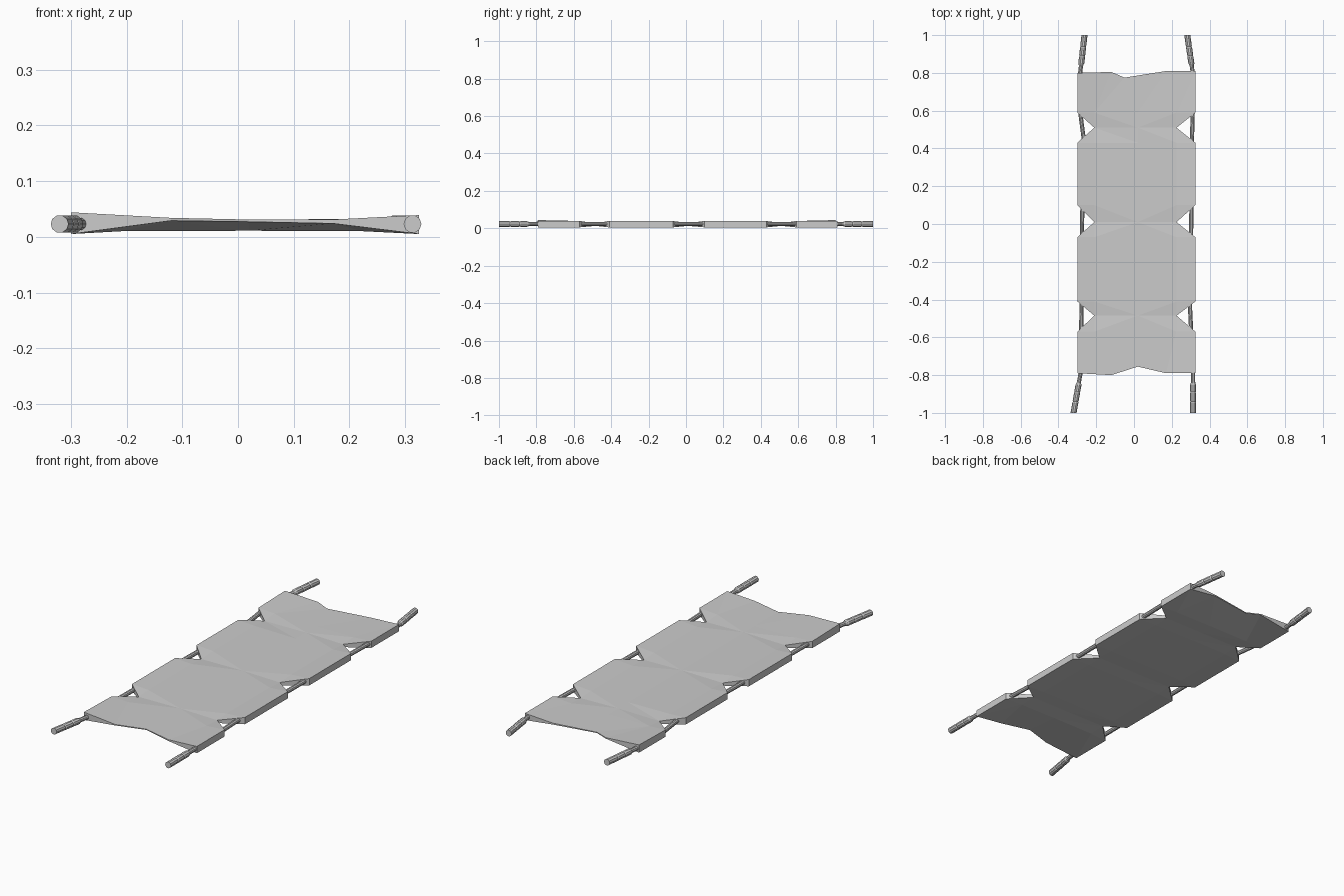
import bpy
import bmesh
from math import cos, sin, tau

if "Cube" in bpy.data.objects:
    bpy.data.objects.remove(bpy.data.objects["Cube"])

grey = bpy.data.materials.new("plain grey")
grey.use_nodes = True
grey.diffuse_color = (0.6, 0.6, 0.6, 1)
grey.node_tree.nodes["Principled BSDF"].inputs["Base Color"].default_value = (0.6, 0.6, 0.6, 1)


def finish(bm, name):
    bmesh.ops.recalc_face_normals(bm, faces=bm.faces)
    mesh = bpy.data.meshes.new(name)
    bm.to_mesh(mesh)
    bm.free()
    mesh.materials.append(grey)
    obj = bpy.data.objects.new(name, mesh)
    bpy.context.collection.objects.link(obj)
    return obj


# Cloth: rows across the stretcher, with the outer points left out at the notches
HEM_L, HEM_R = -0.30, 0.325
ROWS = [-0.79, -0.57, "notch", -0.41, -0.07, "notch", 0.10, 0.43, "notch", 0.59, 0.81]
NOTCH_Y = {2: -0.485, 5: 0.01, 8: 0.51}
FRONT_Y = [-0.79, -0.80, -0.755, -0.79, -0.79]
BACK_Y = [0.80, 0.805, 0.775, 0.81, 0.81]
HEM_TOP, HEM_BOTTOM = 0.039, 0.005


def cloth_row(bm, i, y):
    """Return matching top and bottom points of one row, left to right."""
    end = i in (0, len(ROWS) - 1)
    notch = y == "notch"
    ys = FRONT_Y if i == 0 else BACK_Y if end else [NOTCH_Y.get(i, y)] * 5
    xs = [HEM_L, -0.21, 0.02, 0.225, HEM_R]
    if end:
        xs[1:4] = [-0.12, 0.02 if i == 0 else -0.05, 0.17]
    tops = [HEM_TOP, 0.034, 0.031, 0.032, HEM_TOP]
    bottoms = [HEM_BOTTOM, 0.01, 0.011, 0.01, HEM_BOTTOM]
    if end:
        bottoms[1:4] = [0.029, 0.027, 0.024]
        tops[0] += 0.005
        tops[1:4] = [0.034, 0.031, 0.031]
    elif notch:
        tops[1:4] = [0.028, 0.031, 0.027]
        bottoms[1:4] = [0.014, 0.013, 0.013]
    top = [bm.verts.new(p) for p in zip(xs, ys, tops)]
    bottom = [bm.verts.new(p) for p in zip(xs, ys, bottoms)]
    if notch:
        for side in (top, bottom):
            for outer, tip in ((0, 1), (4, 3)):
                bm.verts.remove(side[outer])
                side[outer] = side[tip]
    return top, bottom


def face(bm, *points):
    corners = list(dict.fromkeys(points))
    if len(corners) > 2:
        bm.faces.new(corners)


bm = bmesh.new()
rows = [cloth_row(bm, i, y) for i, y in enumerate(ROWS)]
for (top_a, bot_a), (top_b, bot_b) in zip(rows, rows[1:]):
    for a, b in ((top_a, top_b), (bot_a, bot_b)):
        for k in range(4):
            face(bm, a[k], a[k + 1], b[k + 1], b[k])
    for k in (0, 4):
        face(bm, top_a[k], top_b[k], bot_b[k], bot_a[k])
for top, bottom in (rows[0], rows[-1]):
    for k in range(4):
        face(bm, top[k], top[k + 1], bottom[k + 1], bottom[k])
bmesh.ops.triangulate(bm, faces=[f for f in bm.faces if len(f.verts) > 3])
finish(bm, "cloth")

# Poles: faceted tubes that bend a little and end in ribbed grips
SIDES, POLE_Z, POLE_R, GRIP_R = 10, 0.023, 0.011, 0.016


def grip_stations():
    """Distance from the middle and radius, from the pole outwards."""
    stations = [(0.80, POLE_R), (0.835, POLE_R), (0.845, 0.013)]
    for start, stop in ((0.85, 0.885), (0.895, 0.935), (0.945, 1.0)):
        stations += [(start, GRIP_R), (stop, GRIP_R), (stop + 0.005, 0.0135)]
    return stations[:-1]


def bend(y, path):
    """x of the pole at y, along straight pieces of its path."""
    for (y0, x0), (y1, x1) in zip(path, path[1:]):
        if y <= y1:
            return x0 + (x1 - x0) * (y - y0) / (y1 - y0)
    return path[-1][1]


def pole(name, path):
    ends = grip_stations()
    stations = [(-y, r) for y, r in reversed(ends)]
    stations += [(y, POLE_R) for y, x in path if abs(y) < 0.8] + ends
    bm = bmesh.new()
    rings = []
    for y, r in stations:
        x = bend(y, path)
        rings.append([bm.verts.new((x + r * cos(tau * k / SIDES), y,
                                    POLE_Z + r * sin(tau * k / SIDES)))
                      for k in range(SIDES)])
    for a, b in zip(rings, rings[1:]):
        for k in range(SIDES):
            n = (k + 1) % SIDES
            bm.faces.new((a[k], a[n], b[n], b[k]))
    bm.faces.new(rings[0])
    bm.faces.new(rings[-1])
    finish(bm, name)


pole("right_pole", [(-1, -0.32), (-0.79, -0.283), (-0.45, -0.278), (0, -0.275),
                    (0.45, -0.266), (0.57, -0.282), (0.8, -0.285), (1, -0.262)])
pole("left_pole", [(-1, 0.313), (-0.79, 0.313), (-0.45, 0.297), (0, 0.303),
                   (0.45, 0.307), (0.6, 0.311), (0.8, 0.311), (1, 0.282)])
